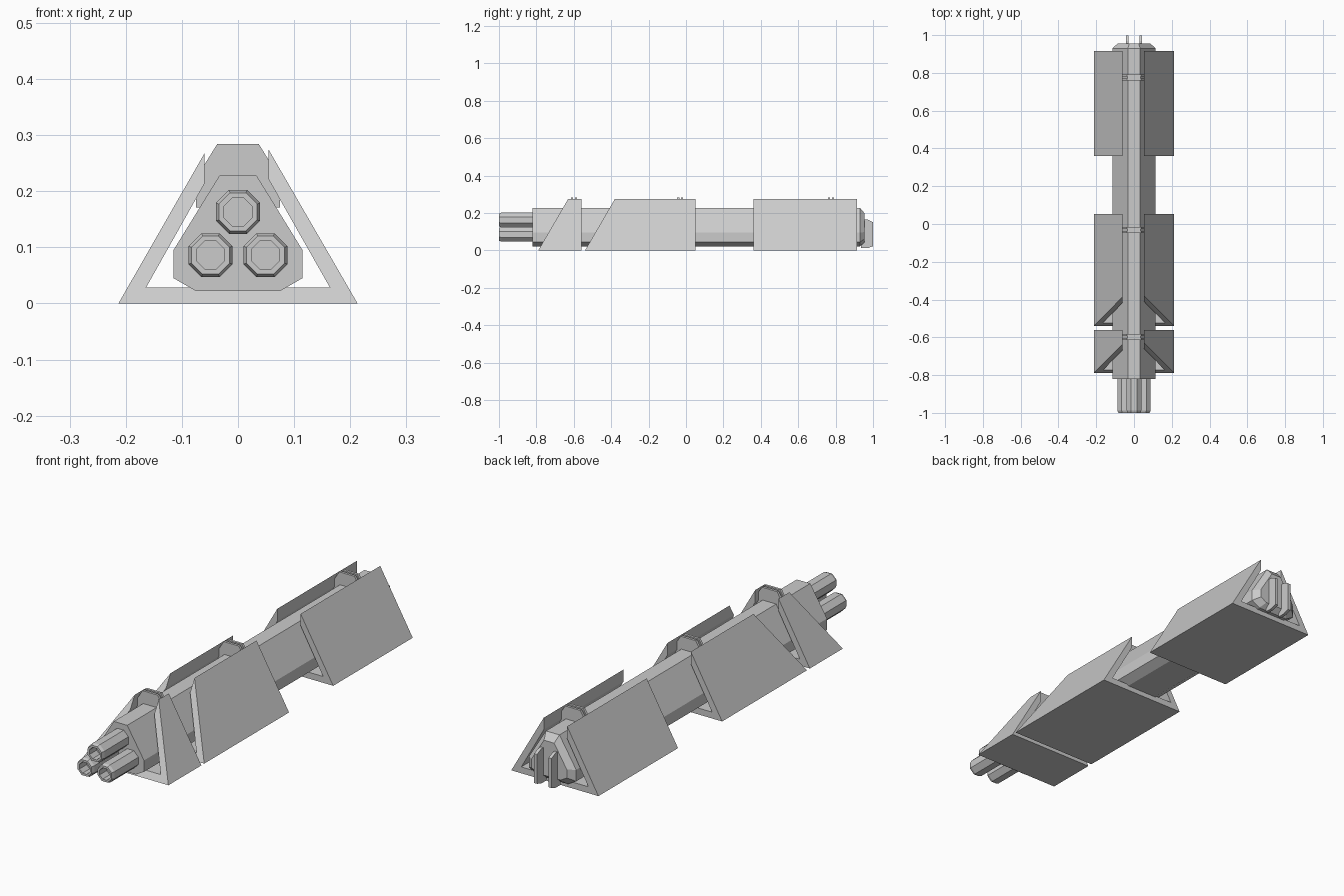
import bpy, bmesh, math

if "Cube" in bpy.data.objects:
    bpy.data.objects.remove(bpy.data.objects["Cube"])


def loft(name, rings):
    """Skin a list of equal-length point rings and close both ends."""
    bm = bmesh.new()
    loops = [[bm.verts.new(p) for p in ring] for ring in rings]
    for a, b in zip(loops, loops[1:]):
        n = len(a)
        for i in range(n):
            bm.faces.new((a[i], a[(i + 1) % n], b[(i + 1) % n], b[i]))
    bm.faces.new(loops[0])
    bm.faces.new(loops[-1])
    bmesh.ops.recalc_face_normals(bm, faces=bm.faces)
    mesh = bpy.data.meshes.new(name)
    bm.to_mesh(mesh)
    bm.free()
    obj = bpy.data.objects.new(name, mesh)
    bpy.context.collection.objects.link(obj)
    return obj


def section(profile, y, slant=0.0, scale=1.0, zc=0.11):
    """Place an x-z profile at y, leaning back with height by slant."""
    return [(x * scale, y + slant * z, zc + (z - zc) * scale) for x, z in profile]


def mirrored(half):
    return half + [(-x, z) for x, z in reversed(half)]


# Main body with chamfered rear cap
BODY = mirrored([(0.075, 0.022), (0.115, 0.045), (0.115, 0.095), (0.033, 0.228)])
loft("body", [section(BODY, -0.82), section(BODY, 0.93),
              section(BODY, 0.955, scale=0.75)])

# Three octagonal barrels with chamfered rims and recessed bores
def octagon(cx, cz, apothem, y):
    r = apothem / math.cos(math.pi / 8)
    return [(cx + r * math.cos((i + 0.5) * math.pi / 4), y,
             cz + r * math.sin((i + 0.5) * math.pi / 4)) for i in range(8)]

BARREL = [(0.039, -0.80), (0.039, -0.987), (0.034, -1.0), (0.025, -1.0), (0.025, -0.95)]
for i, (cx, cz) in enumerate([(0, 0.163), (-0.049, 0.086), (0.049, 0.086)]):
    loft(f"barrel_{i + 1}", [octagon(cx, cz, a, y) for a, y in BARREL])

# Open-topped triangular shells, the front two with slanted leading edges
SHELL = [(-0.213, 0), (0.213, 0), (0.054, 0.275), (0.054, 0.222), (0.164, 0.028),
         (-0.164, 0.028), (-0.06, 0.213), (-0.06, 0.267)]
for name, front, back, slant in [("front_shell", -0.79, -0.56, 0.58),
                                 ("middle_shell", -0.54, 0.052, 0.58),
                                 ("rear_shell", 0.36, 0.915, 0.0)]:
    loft(name, [section(SHELL, front, slant), section(SHELL, back)])

# Ribbed saddle clamps on the ridge of the body
CLAMP = mirrored([(0.075, 0.171), (0.075, 0.223), (0.037, 0.284)])
for i, y in enumerate([-0.598, -0.031, 0.775]):
    loft(f"clamp_{i + 1}", [section(CLAMP, y + dy, scale=s, zc=0.171) for dy, s in
                            [(-0.016, 1), (-0.005, 1), (-0.005, 0.93),
                             (0.005, 0.93), (0.005, 1), (0.016, 1)]])

# Pair of thin fins on the rear cap
FIN = [(0.935, 0.012), (0.97, 0.012), (0.999, 0.022), (0.999, 0.152),
       (0.97, 0.165), (0.935, 0.165)]
for side, x in (("left", -0.035), ("right", 0.035)):
    loft(f"{side}_rear_fin", [[(x + dx, y, z) for y, z in FIN] for dx in (-0.007, 0.007)])
